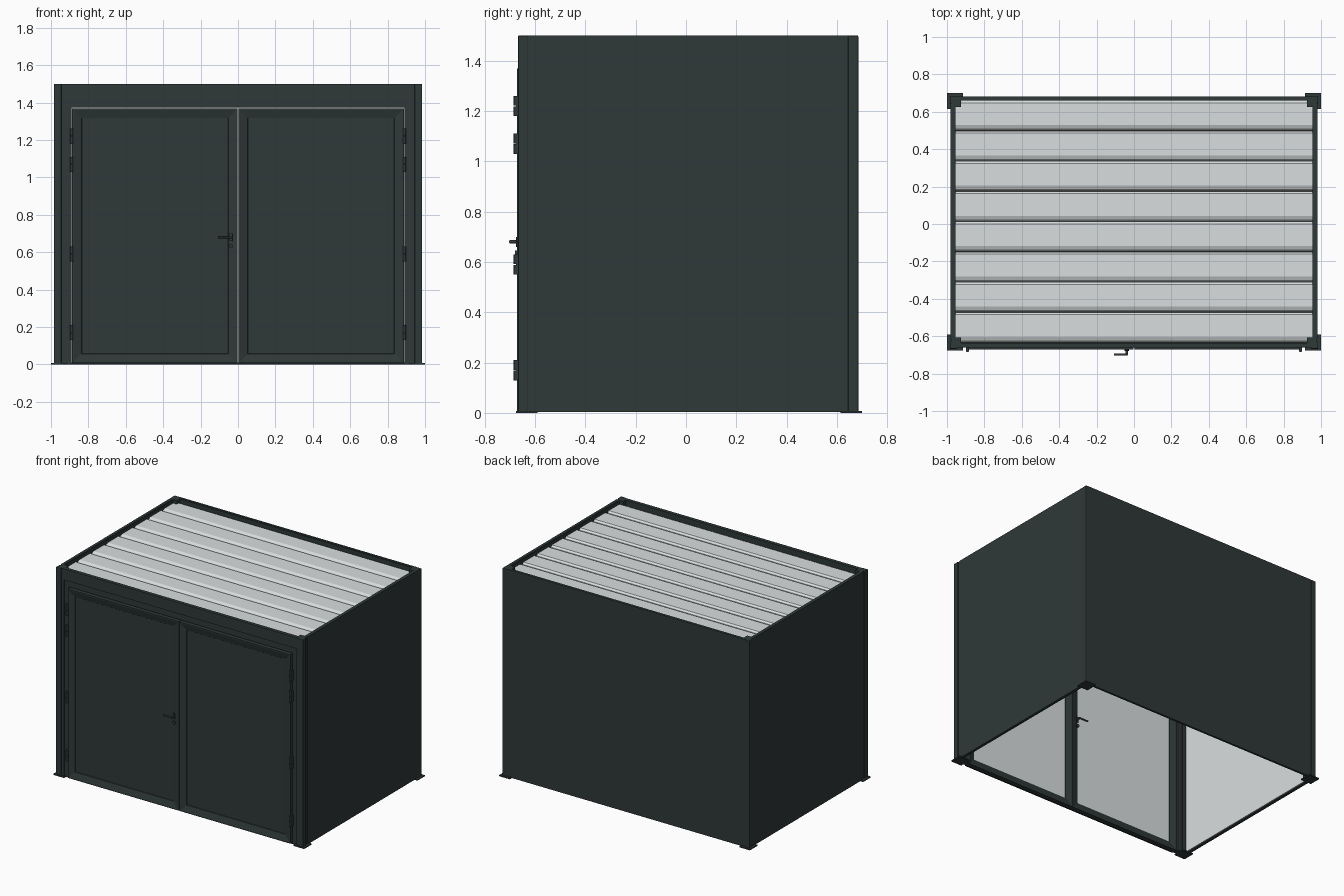
import bpy
import bmesh
import math
from mathutils import Vector, Matrix

if "Cube" in bpy.data.objects:
    bpy.data.objects.remove(bpy.data.objects["Cube"], do_unlink=True)


def material(name, rgb):
    m = bpy.data.materials.new(name)
    m.use_nodes = True
    colour = (*rgb, 1)
    m.diffuse_color = colour
    m.node_tree.nodes["Principled BSDF"].inputs["Base Color"].default_value = colour
    return m


DARK = material("anthracite", (0.029, 0.04, 0.04))
WHITE = material("off_white", (0.70, 0.73, 0.73))

H = 1.5                     # overall height
FRONT, BACK = -0.668, 0.685  # outer faces of the posts
SIDE = 0.985
DOOR_TOP, DOOR_SIDE = 1.375, 0.89


def finish(name, bm, *mats):
    mesh = bpy.data.meshes.new(name)
    bm.to_mesh(mesh)
    bm.free()
    for m in mats:
        mesh.materials.append(m)
    ob = bpy.data.objects.new(name, mesh)
    bpy.context.collection.objects.link(ob)
    return ob


def box_mesh(x, y, z):
    bm = bmesh.new()
    bmesh.ops.create_cube(bm, size=1)
    for v in bm.verts:
        v.co = Vector([r[0] if c < 0 else r[1] for c, r in zip(v.co, (x, y, z))])
    return bm


def box(name, x, y, z, mat=DARK, bevel=0):
    ob = finish(name, box_mesh(x, y, z), mat)
    if bevel:
        mod = ob.modifiers.new("edge", "BEVEL")
        mod.width = bevel
        mod.segments = 2
    return ob


def span(s, a, b):
    """Range from a to b on the side given by sign s."""
    return tuple(sorted((s * a, s * b)))


def rod(name, centre, radius, length, axis, sides=16):
    bm = bmesh.new()
    bmesh.ops.create_cone(bm, cap_ends=True, segments=sides, radius1=radius,
                          radius2=radius, depth=length)
    turn = Vector((0, 0, 1)).rotation_difference(Vector(axis)).to_matrix().to_4x4()
    bm.transform(Matrix.Translation(centre) @ turn)
    for f in bm.faces:
        f.smooth = len(f.verts) == 4
    return finish(name, bm, DARK)


# Corner posts, each with a set-back cover strip and a foot plate
for s, side in ((1, "left"), (-1, "right")):
    for end, y0, d in (("front", FRONT, 1), ("back", BACK, -1)):
        label = f"{end}_{side}"
        box(f"{label}_post", span(s, 0.945, SIDE), sorted((y0, y0 + d * 0.04)),
            (0, H), bevel=0.004)
        box(f"{label}_post_core", span(s, 0.925, SIDE - 0.007),
            sorted((y0 + d * 0.007, y0 + d * 0.06)), (0, H))
        foot = -0.675 if end == "front" else 0.7
        box(f"{label}_foot_plate", span(s, 0.915, 1),
            sorted((foot, foot + d * 0.085)), (0, 0.008))

# Side and back walls: dark outside, pale lining inside
for s, side in ((1, "left"), (-1, "right")):
    box(f"{side}_wall", span(s, 0.962, 0.982), (FRONT + 0.055, BACK - 0.04), (0.004, H))
    box(f"{side}_wall_lining", span(s, 0.955, 0.962), (FRONT + 0.06, BACK - 0.06),
        (0.01, 1.43), WHITE)
    box(f"{side}_roof_beam", span(s, 0.955, 0.975), (FRONT + 0.03, BACK - 0.03), (1.42, H - 0.002))
box("back_wall", (-0.945, 0.945), (0.668, 0.683), (0.004, H))
box("back_wall_lining", (-0.925, 0.925), (0.661, 0.668), (0.01, 1.43), WHITE)
box("back_roof_beam", (-0.955, 0.955), (0.66, 0.675), (1.42, H - 0.002))

# Front opening: header, door frame and threshold
box("front_header", (-0.945, 0.945), (-0.661, -0.635), (1.42, H))
box("door_frame_top", (-0.925, 0.925), (-0.653, -0.62), (DOOR_TOP, 1.42))
for s, side in ((1, "left"), (-1, "right")):
    box(f"{side}_door_jamb", span(s, DOOR_SIDE, 0.93), (-0.653, -0.61), (0, DOOR_TOP))
box("threshold", (-DOOR_SIDE, DOOR_SIDE), (-0.655, -0.62), (0, 0.006))


# Double doors: mitred border sloping in to a sunk panel, pale on the inside
def door(name, x):
    bm = box_mesh(x, (-0.671, -0.625), (0.007, DOOR_TOP - 0.006))
    bm.normal_update()
    for direction in (-1, 1):
        face = next(f for f in bm.faces if f.normal.y * direction > 0.9)
        bmesh.ops.inset_region(bm, faces=[face], thickness=0.008, use_even_offset=True)
        bmesh.ops.inset_region(bm, faces=[face], thickness=0.042, depth=-0.012,
                               use_even_offset=True)
        bmesh.ops.inset_region(bm, faces=[face], thickness=0.002, depth=-0.003,
                               use_even_offset=True)
        if direction > 0:
            face.material_index = 1
    finish(name, bm, DARK, WHITE)


for s, side in ((1, "left"), (-1, "right")):
    door(f"{side}_door", span(s, 0.002, DOOR_SIDE - 0.003))
    # Hinges made of two knuckles on a bracket
    for i, z in enumerate((0.17, 0.59, 1.07, 1.22), 1):
        for part, dz in (("lower", -0.021), ("upper", 0.021)):
            rod(f"{side}_hinge_{i}_{part}", (s * DOOR_SIDE, -0.677, z + dz),
                0.008, 0.039, (0, 0, 1))
        box(f"{side}_hinge_{i}_bracket", span(s, 0.882, 0.898), (-0.675, -0.65),
            (z - 0.04, z + 0.04))

# Lever handles on both faces of the right door
for place, y, d in (("outer", -0.671, -1), ("inner", -0.625, 1)):
    box(f"{place}_handle_plate", (-0.046, -0.03), sorted((y, y + d * 0.005)),
        (0.66, 0.70), bevel=0.002)
    rod(f"{place}_handle_neck", (-0.038, y + d * 0.015, 0.68), 0.007, 0.03, (0, 1, 0))
    rod(f"{place}_handle_lever", (-0.071, y + d * 0.027, 0.68), 0.006, 0.07, (1, 0, 0))
    rod(f"{place}_lock", (-0.038, y + d * 0.004, 0.633), 0.012, 0.008, (0, 1, 0))

# Louvred roof: overlapping blades running the width, each with a raised lip
COUNT, Y0, Y1 = 8, -0.634, 0.66
pitch = (Y1 - Y0) / COUNT
blade_profile = [(0, 1.43), (pitch, 1.43), (pitch, 1.462), (pitch - 0.012, 1.474),
                 (0.03, 1.474), (0.012, 1.466), (0.002, 1.45)]
for i in range(COUNT):
    bm = bmesh.new()
    ring = [bm.verts.new((-0.955, Y0 + i * pitch + y, z)) for y, z in blade_profile]
    cap = bm.faces.new(ring)
    out = bmesh.ops.extrude_face_region(bm, geom=[cap])
    moved = [g for g in out["geom"] if isinstance(g, bmesh.types.BMVert)]
    bmesh.ops.translate(bm, verts=moved, vec=(1.91, 0, 0))
    bmesh.ops.recalc_face_normals(bm, faces=bm.faces)
    finish(f"roof_blade_{i + 1}", bm, WHITE)
